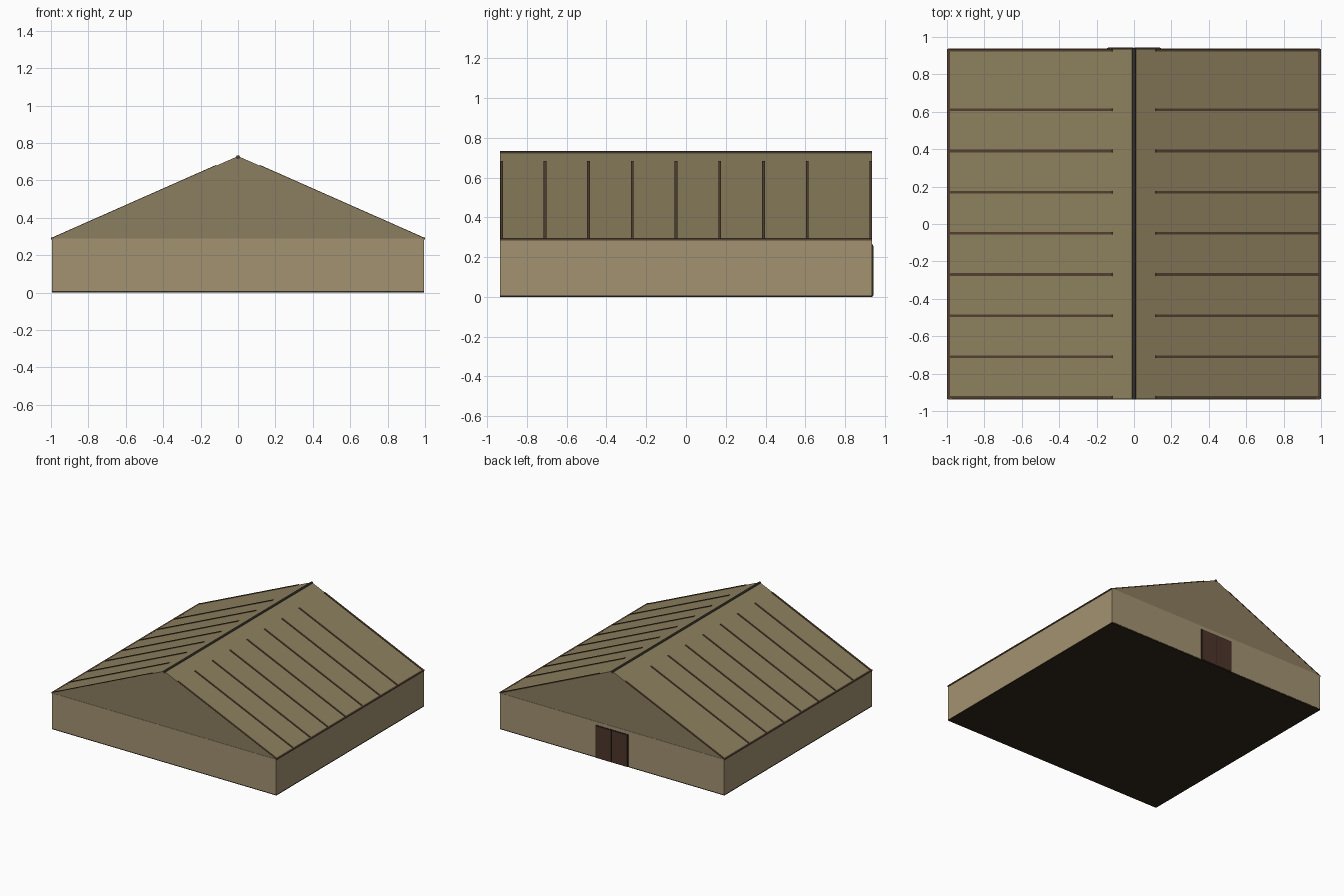
import bpy, bmesh, math
from mathutils import Vector

if "Cube" in bpy.data.objects:
    bpy.data.objects.remove(bpy.data.objects["Cube"])

W, D, H, RIDGE = 0.995, 0.935, 0.29, 0.73   # half width, half depth, eave, ridge
SLOPE = math.atan2(RIDGE - H, W)


def material(name, rgb):
    m = bpy.data.materials.new(name)
    m.diffuse_color = (*rgb, 1)
    m.use_nodes = True
    m.node_tree.nodes["Principled BSDF"].inputs["Base Color"].default_value = m.diffuse_color
    return m


WALL = material("wall_plaster", (0.37, 0.29, 0.165))
GABLE = material("gable_boards", (0.26, 0.205, 0.115))
ROOF = material("roof_sheet", (0.27, 0.22, 0.115))
TRIM = material("dark_trim", (0.085, 0.052, 0.03))
RIDGE_MAT = material("ridge_metal", (0.06, 0.052, 0.042))
DOOR = material("door_wood", (0.075, 0.035, 0.023))
DARK = material("base_dark", (0.03, 0.02, 0.01))


def add(name, bm, *mats):
    bmesh.ops.recalc_face_normals(bm, faces=bm.faces)
    me = bpy.data.meshes.new(name)
    bm.to_mesh(me)
    bm.free()
    for m in mats:
        me.materials.append(m)
    ob = bpy.data.objects.new(name, me)
    bpy.context.collection.objects.link(ob)
    return ob


def box(name, center, size, mat, tilt=0):
    bm = bmesh.new()
    bmesh.ops.create_cube(bm, size=1)
    bmesh.ops.scale(bm, vec=size, verts=bm.verts)
    ob = add(name, bm, mat)
    ob.location = center
    ob.rotation_euler.y = tilt
    return ob


# base slab and wall block
box("base_slab", (0, 0, 0.004), (2 * W, 2 * D, 0.008), DARK)
box("walls", (0, 0, (H + 0.008) / 2), (2 * W, 2 * D + 0.004, H - 0.008), WALL)

# gabled roof: triangular profile extruded along y, gable ends coloured separately
bm = bmesh.new()
tri = [bm.verts.new((x, -D, z)) for x, z in ((-W, H), (W, H), (0, RIDGE))]
face = bm.faces.new(tri)
ext = bmesh.ops.extrude_face_region(bm, geom=[face], use_keep_orig=True)
bmesh.ops.translate(bm, vec=(0, 2 * D, 0),
                    verts=[g for g in ext["geom"] if isinstance(g, bmesh.types.BMVert)])
bm.normal_update()
for f in bm.faces:
    f.material_index = 1 if abs(f.normal.y) > 0.9 else 0
add("gable_roof", bm, ROOF, GABLE)

# ridge bar
bm = bmesh.new()
bmesh.ops.create_cone(bm, cap_ends=True, segments=8, radius1=0.011, radius2=0.011, depth=2 * D + 0.004)
ridge = add("ridge_bar", bm, RIDGE_MAT)
ridge.location = (0, 0, RIDGE - 0.006)
ridge.rotation_euler.x = math.pi / 2

# roof seams and eave strips on both slopes
seams = [-0.927] + [-0.71 + 0.22 * i for i in range(7)] + [0.929]
x0, x1 = 0.115, W - 0.003
xm = (x0 + x1) / 2
length = (x1 - x0) / math.cos(SLOPE)
for side, s in (("right", 1), ("left", -1)):
    zm = RIDGE - math.tan(SLOPE) * xm
    for i, y in enumerate(seams):
        box(f"roof_seam_{side}_{i}", (s * xm, y, zm), (length, 0.014, 0.008), TRIM, s * SLOPE)
    box(f"eave_strip_{side}", (s * (W - 0.003), 0, H), (0.016, 2 * D + 0.002, 0.01), TRIM)

# double door on the back wall, with a dark frame showing at edges and centre gap
box("door_frame", (0, D, 0.132), (0.288, 0.01, 0.262), DARK)
for side, s in (("right", 1), ("left", -1)):
    box(f"door_leaf_{side}", (s * 0.071, D + 0.002, 0.132), (0.134, 0.012, 0.25), DOOR)
